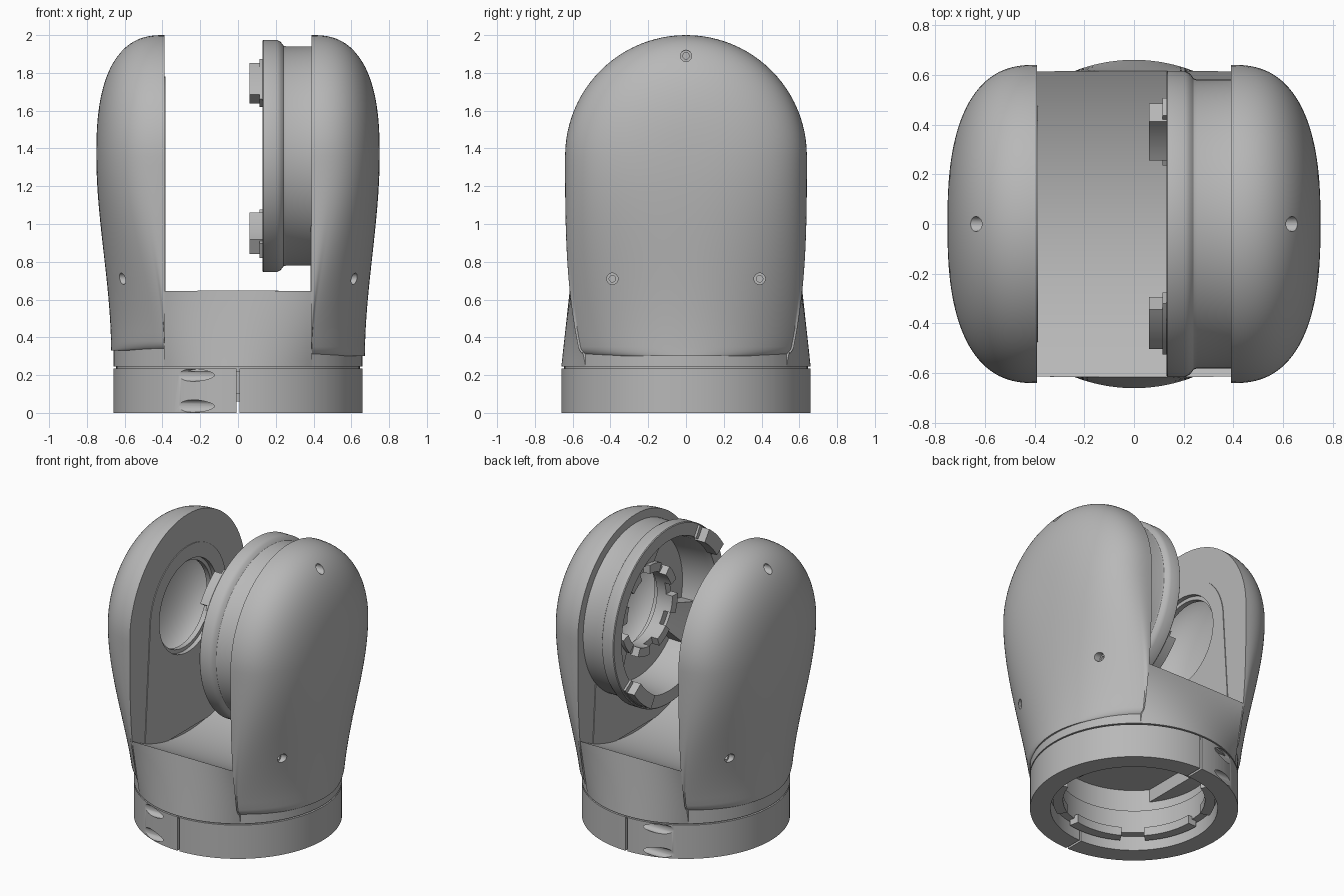
import bpy, bmesh, math
from math import sin, cos, pi, sqrt, radians
from mathutils import Matrix

cube = bpy.data.objects.get("Cube")
if cube:
    bpy.data.objects.remove(cube)

AXIS_Z = 1.36   # height of the tilt axis
RIM_X = 0.39    # inner face of each arm
FOOT_R = 0.66   # radius of the round foot

grey = bpy.data.materials.new("satin grey")
grey.use_nodes = True
COLOUR = (0.48, 0.48, 0.48, 1)
grey.diffuse_color = COLOUR
grey.node_tree.nodes["Principled BSDF"].inputs["Base Color"].default_value = COLOUR


def finish(name, bm):
    bmesh.ops.remove_doubles(bm, verts=bm.verts, dist=1e-5)
    bmesh.ops.recalc_face_normals(bm, faces=bm.faces)
    me = bpy.data.meshes.new(name)
    bm.to_mesh(me)
    bm.free()
    me.materials.append(grey)
    ob = bpy.data.objects.new(name, me)
    bpy.context.scene.collection.objects.link(ob)
    return ob


def activate(ob):
    bpy.ops.object.select_all(action='DESELECT')
    ob.select_set(True)
    bpy.context.view_layer.objects.active = ob


def smooth(ob):
    activate(ob)
    bpy.ops.object.shade_smooth_by_angle(angle=radians(32))


def cut(ob, *cutters):
    for c in cutters:
        mod = ob.modifiers.new("cut", 'BOOLEAN')
        mod.operation, mod.solver, mod.object = 'DIFFERENCE', 'EXACT', c
        activate(ob)
        bpy.ops.object.modifier_apply(modifier=mod.name)
        bpy.data.objects.remove(c)


def sweep(name, profile, axis, start=0, end=360, seg=96):
    """Turn a closed (height, radius) profile about the tilt axis or the upright axis."""
    bm = bmesh.new()
    rows = []
    for i in range(seg + 1):
        a = radians(start + (end - start) * i / seg)
        pts = [(h, r * cos(a), AXIS_Z + r * sin(a)) if axis == 'X'
               else (r * cos(a), r * sin(a), h) for h, r in profile]
        rows.append([bm.verts.new(p) for p in pts])
    n = len(profile)
    for a, b in zip(rows, rows[1:]):
        for j in range(n):
            k = (j + 1) % n
            if profile[j][1] or profile[k][1]:
                bm.faces.new((a[j], a[k], b[k], b[j]))
    if end - start < 360:
        bm.faces.new(rows[0])
        bm.faces.new(rows[-1])
    return finish(name, bm)


def block(h0, h1, r0, r1):
    return [(h0, r0), (h0, r1), (h1, r1), (h1, r0)]


def rod(x0, x1, y, z, r, seg=32, axis='X'):
    """Cylinder along x, or along z when axis is Z (then x0, x1 are heights)."""
    bm = bmesh.new()
    mid = (x0 + x1) / 2
    if axis == 'X':
        m = Matrix.Translation((mid, y, z)) @ Matrix.Rotation(pi / 2, 4, 'Y')
    else:
        m = Matrix.Translation((0, y, mid))
    bmesh.ops.create_cone(bm, cap_ends=True, segments=seg, radius1=r, radius2=r,
                          depth=abs(x1 - x0), matrix=m)
    return finish("cutter", bm)


def dome(a, reach=0.36, radius=0.64):
    """Dome profile: x and distance from the tilt axis at angle a."""
    p = 2 / 2.55
    return RIM_X + reach * abs(cos(a)) ** p, math.copysign(radius * abs(sin(a)) ** p, a)


# Domed arm cover: turned dome above the tilt axis, lofted skirt below
def arm_cover(name, s, bottom):
    bm = bmesh.new()
    n = 40

    def skin(rows):
        vs = [[bm.verts.new(q) for q in row] for row in rows]
        for a, b in zip(vs, vs[1:]):
            for j in range(len(a) - 1):
                bm.faces.new((a[j], a[j + 1], b[j + 1], b[j]))
        return vs

    angles = [pi / 2 * i / n for i in range(-n, n + 1)]
    half = [dome(a) for a in angles[n:]]
    upper = [[(s * x, r * cos(t), AXIS_Z + r * sin(t)) for x, r in half]
             for t in [pi * i / 48 for i in range(49)]]
    lower = []
    heights = [AXIS_Z + (bottom + 0.05 - AXIS_Z) * i / 20 for i in range(21)]
    heights += [bottom + 0.05 * (1 - sin(k * pi / 12)) for k in range(1, 7)]
    for z in heights:
        u = (AXIS_Z - z) / (AXIS_Z - bottom)
        w = u * u * (3 - 2 * u)
        d = max(0, bottom + 0.05 - z)
        corner = 0.05 - sqrt(max(0, 0.0025 - d * d))
        row = []
        for a in angles:
            x, y = dome(a)
            yb = y * 0.56 / 0.64
            xb = max(RIM_X, sqrt(0.672 ** 2 - yb * yb))
            ym = (y + (yb - y) * u ** 3) * (1 - corner / 0.56)
            edge = 1 if abs(a) < pi / 2 - 1e-6 else 0
            row.append((s * (RIM_X + edge * (x + (xb - x) * w - RIM_X)), ym, z))
        lower.append(row)
    up, low = skin(upper), skin(lower)
    bm.faces.new(low[-1])
    bm.faces.new([r[-1] for r in up] + [r[0] for r in low[1:]]
                 + [r[-1] for r in reversed(low[1:])])
    ob = finish(name, bm)
    # screw holes, hollow dome and stepped bearing opening
    for y, z in ((0, 1.89), (-0.39, 0.71), (0.39, 0.71)):
        cut(ob, rod(s * 0.585, s * 0.9, y, z, 0.03), rod(s * 0.52, s * 0.7, y, z, 0.017))
    hollow = [(0.45, 0)] + [(0.06 + x, r) for x, r in
                            [dome(pi / 2 * (1 - i / 20), 0.265, 0.48) for i in range(21)]]
    cut(ob, sweep("cutter", [(s * x, r) for x, r in hollow], 'X'))
    cut(ob, rod(s * 0.3, s * 0.415, 0, AXIS_Z, 0.32, 64), rod(s * 0.3, s * 0.5, 0, AXIS_Z, 0.295, 64))
    smooth(ob)


# Slightly raised inner panel on each arm
def arm_panel(name, s):
    bm = bmesh.new()
    outline = [(0.42 * cos(pi * i / 32), AXIS_Z + 0.42 * sin(pi * i / 32)) for i in range(33)]
    outline += [(-0.48, 0.5), (0.48, 0.5)]
    f = bm.faces.new([bm.verts.new((s * (RIM_X - 0.005), y, z)) for y, z in outline])
    ext = bmesh.ops.extrude_face_region(bm, geom=[f])
    bmesh.ops.translate(bm, vec=(s * 0.015, 0, 0),
                        verts=[v for v in ext["geom"] if isinstance(v, bmesh.types.BMVert)])
    ob = finish(name, bm)
    cut(ob, rod(s * 0.3, s * 0.5, 0, AXIS_Z, 0.32, 64))
    smooth(ob)


for side, s, bottom in (("left", 1, 0.3), ("right", -1, 0.33)):
    arm_cover(side + "_arm_cover", s, bottom)
    arm_panel(side + "_arm_panel", s)

# Yoke body: round foot whose front and back flatten towards a hollow saddle
bm = bmesh.new()
rows = []
side_x = RIM_X + 0.002
reach = math.acos(side_x / FOOT_R)
for i in range(13):
    t = i / 12
    half = []
    for k in range(33):
        x = side_x * (k / 16 - 1)
        half.append((x, -sqrt(FOOT_R ** 2 - x * x) * (1 - t) - 0.615 * t))
    half += [(FOOT_R * cos(a), FOOT_R * sin(a))
             for a in [reach * (k / 16 - 1) for k in range(33)]]
    ring = half + [(-x, -y) for x, y in half]
    rows.append([bm.verts.new((x, y, 0.245 + 0.41 * t)) for x, y in ring])
for a, b in zip(rows, rows[1:]):
    for j in range(len(a)):
        bm.faces.new((a[j], a[j - 1], b[j - 1], b[j]))
bm.faces.new(rows[0])
bm.faces.new(rows[-1])
yoke = finish("yoke_body", bm)
cut(yoke, rod(-RIM_X, RIM_X, 0, 1.70, 1.22, 192), rod(0.1, 0.42, 0, 0, 0.5, 96, 'Z'))
smooth(yoke)

# Split clamp ring with tangential screw pockets
ring = sweep("clamp_ring", block(0, 0.236, 0.53, FOOT_R), 'Z', seg=128)
bm = bmesh.new()
bmesh.ops.create_cube(bm, size=1, matrix=Matrix.Diagonal((0.015, 2, 1, 1)))
cut(ring, finish("cutter", bm))
for y in (-0.615, 0.615):
    for z in (0.2, 0.036):
        cut(ring, rod(-0.4, -0.05, y, z, 0.033))
smooth(ring)
smooth(sweep("neck", block(0.1, 0.26, 0.48, 0.54), 'Z'))
smooth(sweep("seam_collar", block(0.22, 0.26, 0.5, 0.645), 'Z'))
for k in range(6):
    smooth(sweep("clamp_tooth", block(0.06, 0.12, 0.45, 0.515), 'Z', k * 60, k * 60 + 42, 12))

# Tilting rotor cup on the left arm
smooth(sweep("rotor_cup", [
    (0.40, 0.58), (0.255, 0.58), (0.24, 0.585), (0.225, 0.605), (0.205, 0.615), (0.135, 0.615),
    (0.13, 0.61), (0.13, 0.525), (0.17, 0.51), (0.37, 0.49), (0.37, 0.3), (0.33, 0.3),
    (0.33, 0.25), (0.40, 0.25)], 'X', seg=128))
for start, end in ((125, 147), (300, 324)):
    smooth(sweep("coupling_tab", block(0.06, 0.14, 0.51, 0.6), 'X', start, end, 10))
    smooth(sweep("tab_root", block(0.115, 0.14, 0.52, 0.605), 'X', start - 3, end + 3, 10))
for k in range(8):
    smooth(sweep("bearing_lug", block(0.28, 0.34, 0.25, 0.31), 'X', k * 45, k * 45 + 25, 6))
for k in range(3):
    mid = 90 + 120 * k
    smooth(sweep("cup_rib", [(0.38, 0.3), (0.31, 0.3), (0.26, 0.51), (0.38, 0.51)], 'X',
                 mid - 16, mid + 16, 8))
